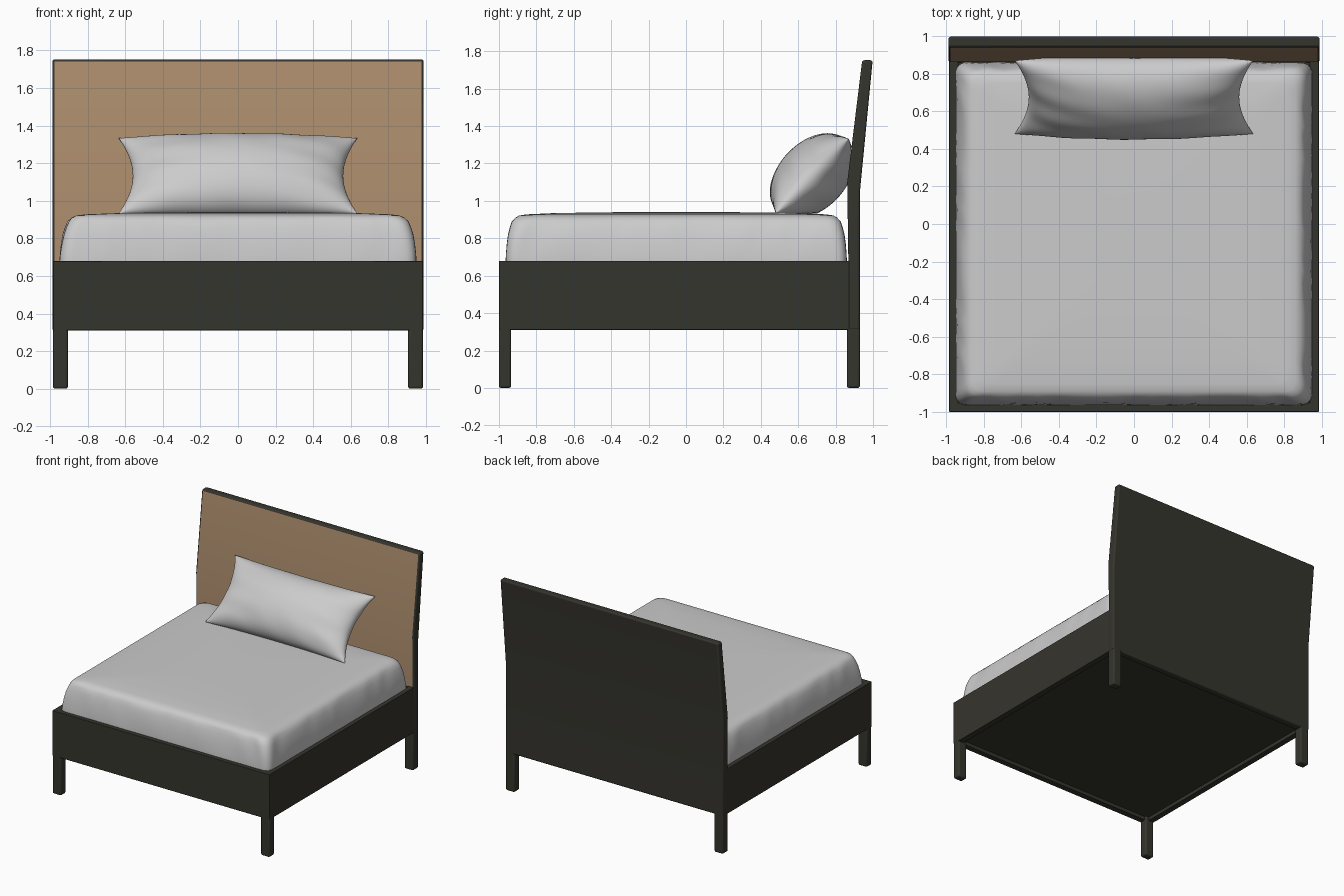
import bpy, bmesh
from math import sin, pi, radians
from mathutils import Vector

cube = bpy.data.objects.get("Cube")
if cube:
    bpy.data.objects.remove(cube, do_unlink=True)


def material(name, rgb):
    m = bpy.data.materials.new(name)
    m.use_nodes = True
    m.diffuse_color = (*rgb, 1)
    bsdf = m.node_tree.nodes["Principled BSDF"]
    bsdf.inputs["Base Color"].default_value = (*rgb, 1)
    bsdf.inputs["Roughness"].default_value = 0.8
    return m


dark_wood = material("dark wood", (0.036, 0.035, 0.027))
tan_panel = material("tan panel", (0.42, 0.27, 0.155))
linen = material("white linen", (0.6, 0.6, 0.6))


def finish(name, bm, mats, bevel=0, angle=35):
    """Turn a bmesh into a smooth-shaded object with optional rounded edges."""
    bmesh.ops.recalc_face_normals(bm, faces=bm.faces)
    mesh = bpy.data.meshes.new(name)
    bm.to_mesh(mesh)
    bm.free()
    obj = bpy.data.objects.new(name, mesh)
    bpy.context.collection.objects.link(obj)
    for m in mats:
        mesh.materials.append(m)
    bpy.ops.object.select_all(action='DESELECT')
    obj.select_set(True)
    bpy.context.view_layer.objects.active = obj
    bpy.ops.object.shade_smooth_by_angle(angle=radians(angle))
    if bevel:
        mod = obj.modifiers.new("rounded edges", 'BEVEL')
        mod.width = bevel
        mod.segments = 3
        mod.limit_method = 'ANGLE'
        mod.angle_limit = radians(35)
        mod.material = 0
    return obj


def box(name, low, high, bevel=0.0):
    bm = bmesh.new()
    bmesh.ops.create_cube(bm, size=1)
    low, high = Vector(low), Vector(high)
    for v in bm.verts:
        v.co = (low + high) / 2 + v.co * (high - low)
    return finish(name, bm, [dark_wood], bevel)


# Frame: rails, legs and base panel
W, RAIL, LOW, TOP = 0.985, 0.05, 0.31, 0.68
box("front_rail", (-W, -1, LOW), (W, -1 + RAIL, TOP), 0.004)
for side, s in (("left", 1), ("right", -1)):
    xs = sorted((s * W, s * (W - RAIL)))
    box(side + "_rail", (xs[0], -1, LOW), (xs[1], 0.88, TOP), 0.004)
    xs = sorted((s * W, s * (W - 0.08)))
    box(side + "_front_leg", (xs[0], -1, 0), (xs[1], -0.935, 0.4), 0.012)
    box(side + "_back_leg", (xs[0], 0.86, 0), (xs[1], 0.93, 0.4), 0.012)
box("base_panel", (-0.95, -0.97, 0.34), (0.95, 0.88, 0.39))

# Headboard: bent side profile drawn across the width, tan on the front
profile = [(0.868, LOW), (0.868, TOP), (0.862, 1.1), (0.942, 1.752),
           (0.998, 1.752), (0.93, 1.05), (0.93, LOW)]
bm = bmesh.new()
rows = [[bm.verts.new((x, y, z)) for y, z in profile] for x in (-0.988, 0.988)]
for row in rows:
    bm.faces.new(row)
for i in range(len(profile)):
    j = (i + 1) % len(profile)
    bm.faces.new((rows[0][i], rows[0][j], rows[1][j], rows[1][i]))
bmesh.ops.recalc_face_normals(bm, faces=bm.faces)
for f in bm.faces:
    if f.normal.y < -0.5 and f.calc_center_median().z > TOP:
        f.material_index = 1
finish("headboard", bm, [dark_wood, tan_panel], 0.012, 20)


# Mattress: stacked rounded rectangles with softly rippled sides
def rounded_ring(hx, hy, r, per_side=40):
    corners = [(-1, -1), (1, -1), (1, 1), (-1, 1)]
    ring = []
    for k in range(4):
        a, b = Vector(corners[k]), Vector(corners[(k + 1) % 4])
        for i in range(per_side):
            t = 0.5 + 0.5 * sin(pi * (i / per_side - 0.5))
            p = a.lerp(b, t)
            p = Vector((p.x * hx, p.y * hy))
            core = Vector((max(r - hx, min(hx - r, p.x)),
                           max(r - hy, min(hy - r, p.y))))
            ring.append((core, (p - core).normalized() * r))
    return ring


layers = [(0.6, 0), (0.68, 0), (0.72, 0.003), (0.77, 0.01), (0.82, 0.02),
          (0.86, 0.033), (0.89, 0.046), (0.91, 0.064), (0.922, 0.09),
          (0.928, 0.14), (0.934, 0.3), (0.938, 0.55), (0.94, 0.8)]
bm = bmesh.new()
rings = []
for z, inset in layers:
    ring = []
    wave = 0.004 if z < 0.9 else 0
    for core, out in rounded_ring(0.95 - inset, 0.912 - inset * 0.8, 0.06):
        a = core.x + core.y
        ripple = wave * sin(a * 23 + 2 * sin(a * 9)) * sin(z * 9)
        p = core + out * (1 + ripple / 0.06)
        ring.append(bm.verts.new((p.x, p.y - 0.052, z)))
    rings.append(ring)
for lo, hi in zip(rings, rings[1:]):
    for i in range(len(lo)):
        j = (i + 1) % len(lo)
        bm.faces.new((lo[i], lo[j], hi[j], hi[i]))
bm.faces.new(rings[0])
bm.faces.new(rings[-1])
finish("mattress", bm, [linen], angle=60)

# Pillow: two bulging sheets joined at the seam, leaning on the headboard
NU, NV = 56, 32
centre = Vector((0, 0.675, 1.133))
up, front = Vector((0, 0.195, 0.2)), Vector((0, -0.716, 0.698))
bm = bmesh.new()
for s in (1, -1):
    grid = []
    for i in range(NU + 1):
        u = sin(pi * (i / NU - 0.5))
        col = []
        for j in range(NV + 1):
            v = sin(pi * (j / NV - 0.5))
            fu, fv = max(0, 1 - u * u), max(0, 1 - v * v)
            h = 0.18 * fu ** 0.5 * fv ** 0.5
            crease = sin(11 * v + 3 * u) * u * u + 0.6 * sin(13 * u + 4 * v) * v * v
            h += 0.009 * crease * (fu * fv) ** 0.5
            p = centre + up * v * (1 - 0.05 * fu) + front * (s * h)
            p.x = u * (0.635 - 0.075 * fv)
            p.z = max(p.z, 0.932)
            p.y = min(p.y, 0.87 + 0.1 * max(0, p.z - 1.15))
            col.append(bm.verts.new(p))
        grid.append(col)
    for i in range(NU):
        for j in range(NV):
            bm.faces.new((grid[i][j], grid[i + 1][j],
                          grid[i + 1][j + 1], grid[i][j + 1]))
bmesh.ops.remove_doubles(bm, verts=bm.verts, dist=0.0004)
finish("pillow", bm, [linen], angle=60)
